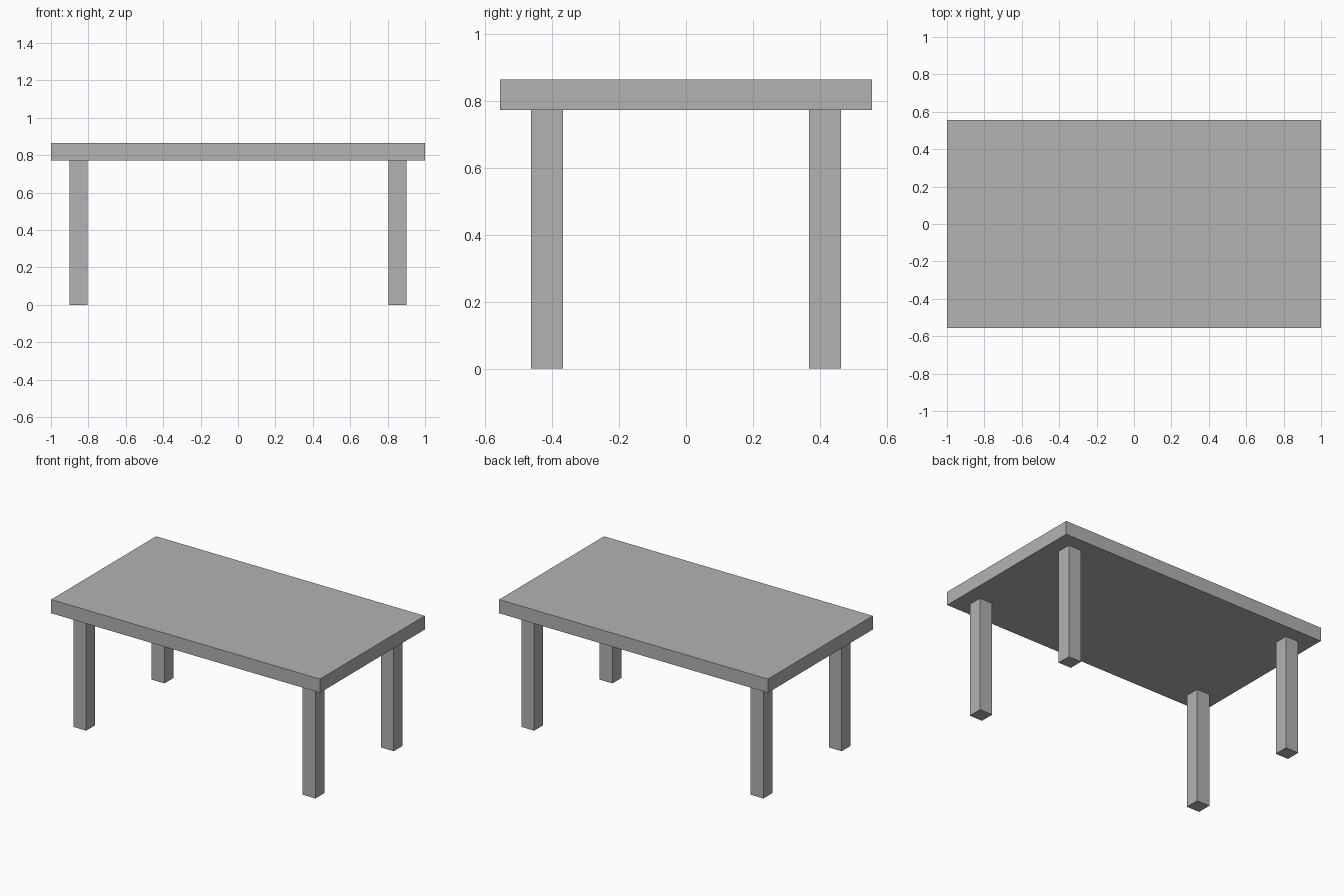
import bpy

# Remove the default cube
default_cube = bpy.data.objects.get("Cube")
if default_cube:
    bpy.data.objects.remove(default_cube, do_unlink=True)

# Single flat grey
GREY = (0.448, 0.448, 0.448, 1.0)
grey = bpy.data.materials.new("plain_grey")
grey.use_nodes = True
grey.diffuse_color = GREY
grey.node_tree.nodes["Principled BSDF"].inputs["Base Color"].default_value = GREY


def box(name, center, size):
    """Axis-aligned flat-faced box with applied scale."""
    bpy.ops.mesh.primitive_cube_add(size=1, location=center)
    obj = bpy.context.object
    obj.name = name
    obj.scale = size
    bpy.ops.object.transform_apply(location=False, rotation=False, scale=True)
    obj.data.materials.append(grey)
    return obj


HEIGHT = 0.865
THICKNESS = 0.092
LEG = 0.096
LEG_HEIGHT = HEIGHT - THICKNESS

# Slab top
box("table_top", (0, 0, HEIGHT - THICKNESS / 2), (2, 1.114, THICKNESS))

# Four square legs, inset from the corners
for side, sx in (("left", 1), ("right", -1)):
    for end, sy in (("front", -1), ("back", 1)):
        box(f"{end}_{side}_leg",
            (sx * 0.853, sy * 0.416, LEG_HEIGHT / 2),
            (LEG, LEG, LEG_HEIGHT))
